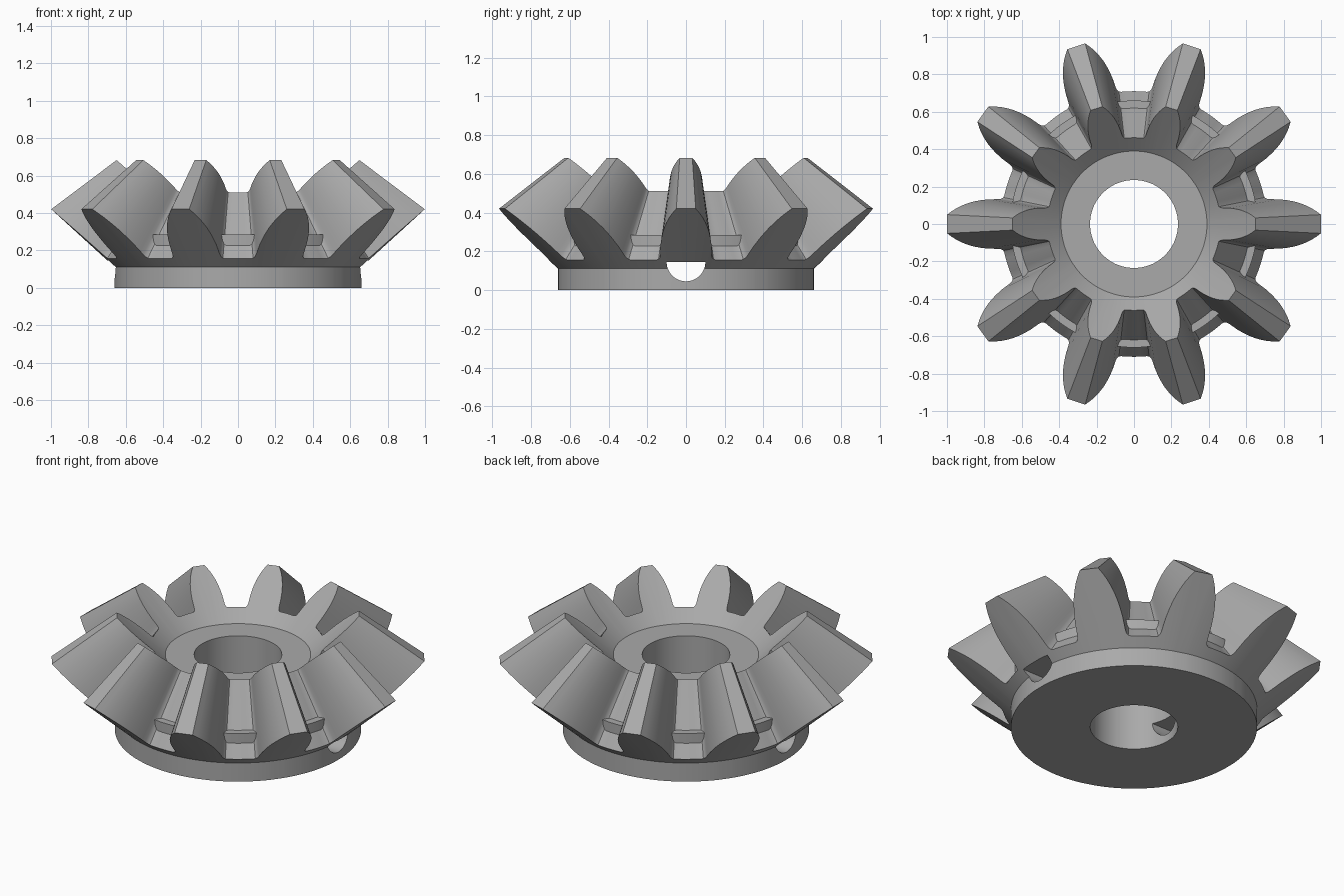
import bpy, bmesh, math

TEETH = 10
APEX_Z = 1.17      # all tooth edges run towards this point on the axis
INNER_SCALE = 0.65 # size of the small end of the teeth
BASE_R, BASE_Z = 0.66, 0.11
BORE_R = 0.235
HOLE_R, HOLE_Z = 0.1, 0.145

# Half of one tooth outline: radius, angle in degrees from the tooth centre
HALF_TOOTH = [(1.0, 2.87), (0.975, 4.1), (0.95, 5.2), (0.92, 6.3), (0.89, 7.3),
              (0.86, 8.1), (0.83, 8.8), (0.79, 9.6), (0.755, 10.1), (0.735, 10.4),
              (0.722, 10.8), (0.713, 11.5), (0.71, 12.4), (0.71, 15)]

old = bpy.data.objects.get("Cube")
if old:
    bpy.data.objects.remove(old, do_unlink=True)

grey = bpy.data.materials.new("light grey")
grey.use_nodes = True
colour = (0.4, 0.4, 0.4, 1)
grey.diffuse_color = colour
grey.node_tree.nodes["Principled BSDF"].inputs["Base Color"].default_value = colour


def back_z(r):
    """Height of the outer tooth-end cone at radius r."""
    return BASE_Z + (r - BASE_R) * 0.912


def loft(name, rings):
    """Join rings of equal length into a closed ring-shaped solid."""
    bm = bmesh.new()
    loops = [[bm.verts.new(p) for p in ring] for ring in rings]
    n = len(loops[0])
    for a, b in zip(loops, loops[1:] + loops[:1]):
        for i in range(n):
            j = (i + 1) % n
            bm.faces.new((a[i], a[j], b[j], b[i]))
    bmesh.ops.recalc_face_normals(bm, faces=bm.faces[:])
    mesh = bpy.data.meshes.new(name)
    bm.to_mesh(mesh)
    bm.free()
    obj = bpy.data.objects.new(name, mesh)
    bpy.context.collection.objects.link(obj)
    mesh.materials.append(grey)
    return obj


def select(obj):
    bpy.ops.object.select_all(action='DESELECT')
    obj.select_set(True)
    bpy.context.view_layer.objects.active = obj


# Full outline: mirrored half teeth with a point at each gap centre
one_tooth = ([(r, -a) for r, a in reversed(HALF_TOOTH)] + HALF_TOOTH
             + [(HALF_TOOTH[-1][0], 180 / TEETH)])
outline = [(r, math.radians(a + 360 / TEETH * k))
           for k in range(TEETH) for r, a in one_tooth]


def circle(radius, z):
    return [(radius * math.cos(a), radius * math.sin(a), z) for _, a in outline]


def shrink(z):
    return APEX_Z - INNER_SCALE * (APEX_Z - z)


outer = [(r * math.cos(a), r * math.sin(a), back_z(r)) for r, a in outline]
inner = [(x * INNER_SCALE, y * INNER_SCALE, shrink(z)) for x, y, z in outer]
face_r = 0.39
face_z = shrink(back_z(face_r / INNER_SCALE))

# Gear body with teeth, base disc and bore
gear = loft("gear_body", [circle(BORE_R, 0), circle(BASE_R, 0),
                          circle(BASE_R, BASE_Z), outer, inner,
                          circle(face_r, face_z), circle(BORE_R, face_z)])

# Collar whose rim steps out of every tooth gap
collar = loft("hub_collar", [circle(0.59, 0.2), circle(BASE_R, 0.2),
                             circle(BASE_R, 0.285), circle(0.59, 0.285)])

# Half-round cross hole through the base along x
bm = bmesh.new()
steps = 24
arc = [bm.verts.new((-1.2, HOLE_R * math.cos(math.pi * i / steps),
                     HOLE_Z - HOLE_R * math.sin(math.pi * i / steps)))
       for i in range(steps + 1)]
cap = bm.faces.new(arc)
ext = bmesh.ops.extrude_face_region(bm, geom=[cap], use_keep_orig=True)
bmesh.ops.translate(bm, vec=(2.4, 0, 0),
                    verts=[v for v in ext["geom"] if isinstance(v, bmesh.types.BMVert)])
bmesh.ops.recalc_face_normals(bm, faces=bm.faces[:])
cut_mesh = bpy.data.meshes.new("hole_cutter")
bm.to_mesh(cut_mesh)
bm.free()
cut_mesh.materials.append(grey)
cutter = bpy.data.objects.new("hole_cutter", cut_mesh)
bpy.context.collection.objects.link(cutter)
cutter.hide_render = True

select(gear)
mod = gear.modifiers.new("cross_hole", 'BOOLEAN')
mod.operation = 'DIFFERENCE'
mod.solver = 'EXACT'
mod.object = cutter
bpy.ops.object.modifier_apply(modifier=mod.name)
bpy.data.objects.remove(cutter, do_unlink=True)

for obj in (gear, collar):
    select(obj)
    bpy.ops.object.shade_smooth_by_angle(angle=math.radians(32))
